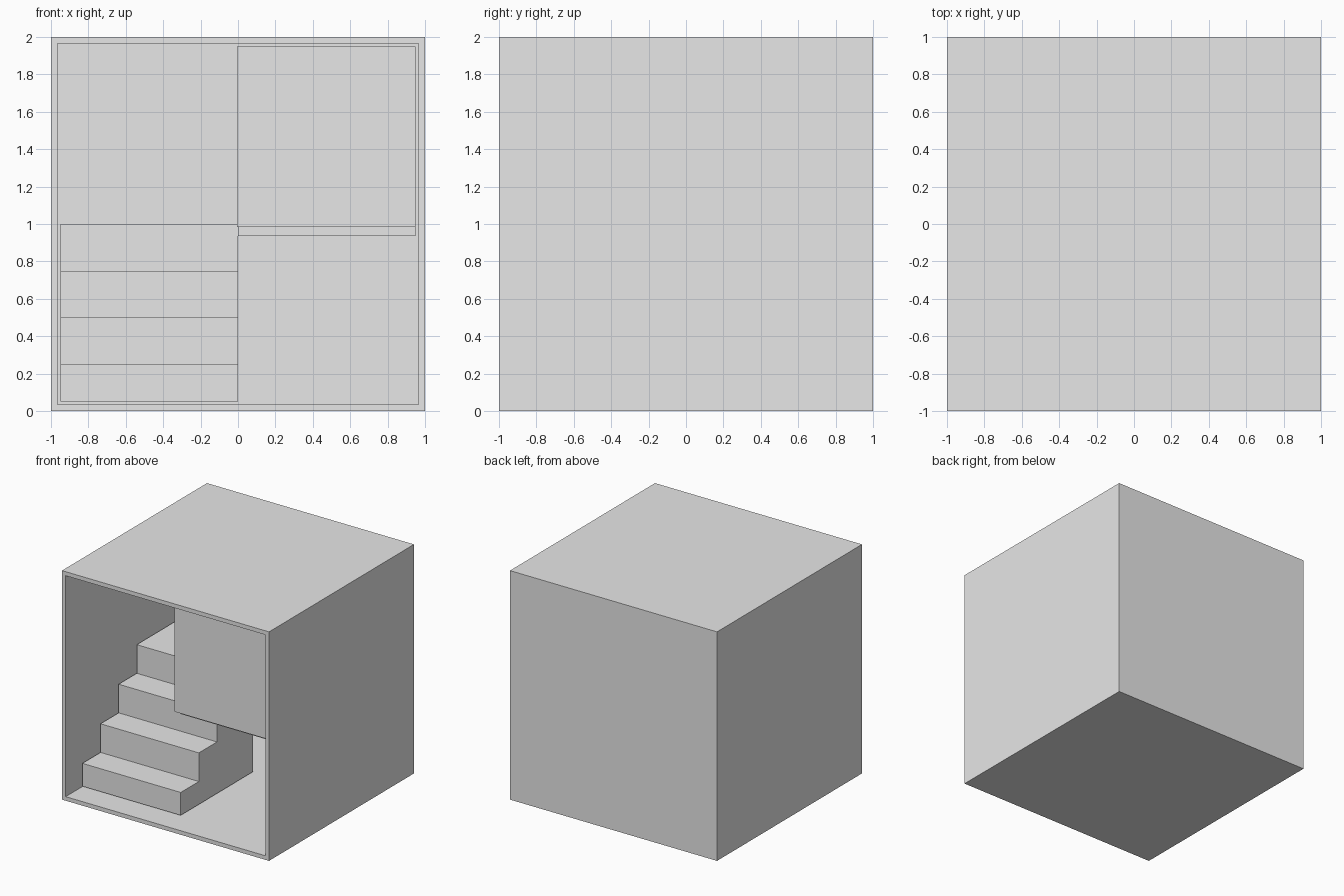
import bpy
import bmesh
from mathutils import Vector

cube = bpy.data.objects.get("Cube")
if cube:
    bpy.data.objects.remove(cube, do_unlink=True)

grey = bpy.data.materials.new("plain_grey")
grey.use_nodes = True
grey.diffuse_color = (0.8, 0.8, 0.8, 1)
grey.node_tree.nodes["Principled BSDF"].inputs["Base Color"].default_value = (0.8, 0.8, 0.8, 1)

WALL = 0.05
INNER = 1 - WALL          # inside face of the side and back walls
STEP = 0.25               # rise and run of each step
STAIR_FRONT = -0.79
PANEL_FRONT = -0.87
SLAB_TOP = 0.985


def finish(name, bm):
    bmesh.ops.recalc_face_normals(bm, faces=bm.faces)
    mesh = bpy.data.meshes.new(name)
    bm.to_mesh(mesh)
    bm.free()
    mesh.materials.append(grey)
    obj = bpy.data.objects.new(name, mesh)
    bpy.context.collection.objects.link(obj)
    return obj


def box(name, low, high):
    low, high = Vector(low), Vector(high)
    bm = bmesh.new()
    bmesh.ops.create_cube(bm, size=1)
    bmesh.ops.scale(bm, vec=high - low, verts=bm.verts)
    bmesh.ops.translate(bm, vec=(low + high) / 2, verts=bm.verts)
    return finish(name, bm)


def extrude_side_profile(name, points, x0, x1):
    bm = bmesh.new()
    face = bm.faces.new([bm.verts.new((x0, y, z)) for y, z in points])
    new = bmesh.ops.extrude_face_region(bm, geom=[face])["geom"]
    verts = [v for v in new if isinstance(v, bmesh.types.BMVert)]
    bmesh.ops.translate(bm, vec=(x1 - x0, 0, 0), verts=verts)
    return finish(name, bm)


# Outer case: a cube whose front is inset and pushed in to the back wall
bm = bmesh.new()
bmesh.ops.create_cube(bm, size=2)
bmesh.ops.translate(bm, vec=(0, 0, 1), verts=bm.verts)
front = min(bm.faces, key=lambda f: f.calc_center_median().y)
bmesh.ops.inset_region(bm, faces=[front], thickness=WALL)
new = bmesh.ops.extrude_face_region(bm, geom=[front])["geom"]
pushed = [v for v in new if isinstance(v, bmesh.types.BMVert)]
bmesh.ops.translate(bm, vec=(0, 1 + INNER, 0), verts=pushed)
if front.is_valid:
    bmesh.ops.delete(bm, geom=[front], context="FACES_ONLY")
finish("outer_case", bm)

# Solid staircase with a thin landing running to the back wall
profile = [(STAIR_FRONT, WALL)]
for i in range(4):
    y = STAIR_FRONT + i * STEP
    z = (i + 1) * STEP
    profile += [(y, z), (y + STEP, z)]
profile[-1] = (INNER, 1)
stair_back = STAIR_FRONT + 4 * STEP
profile += [(INNER, INNER), (stair_back, INNER), (stair_back, WALL)]
extrude_side_profile("staircase", profile, -INNER, 0)

# Upper floor beside the stairs and its front wall
box("upper_floor", (0, STAIR_FRONT, SLAB_TOP - WALL), (INNER, INNER, SLAB_TOP))
box("upper_front_wall", (-0.005, PANEL_FRONT, SLAB_TOP), (INNER, STAIR_FRONT, 1 + INNER))
